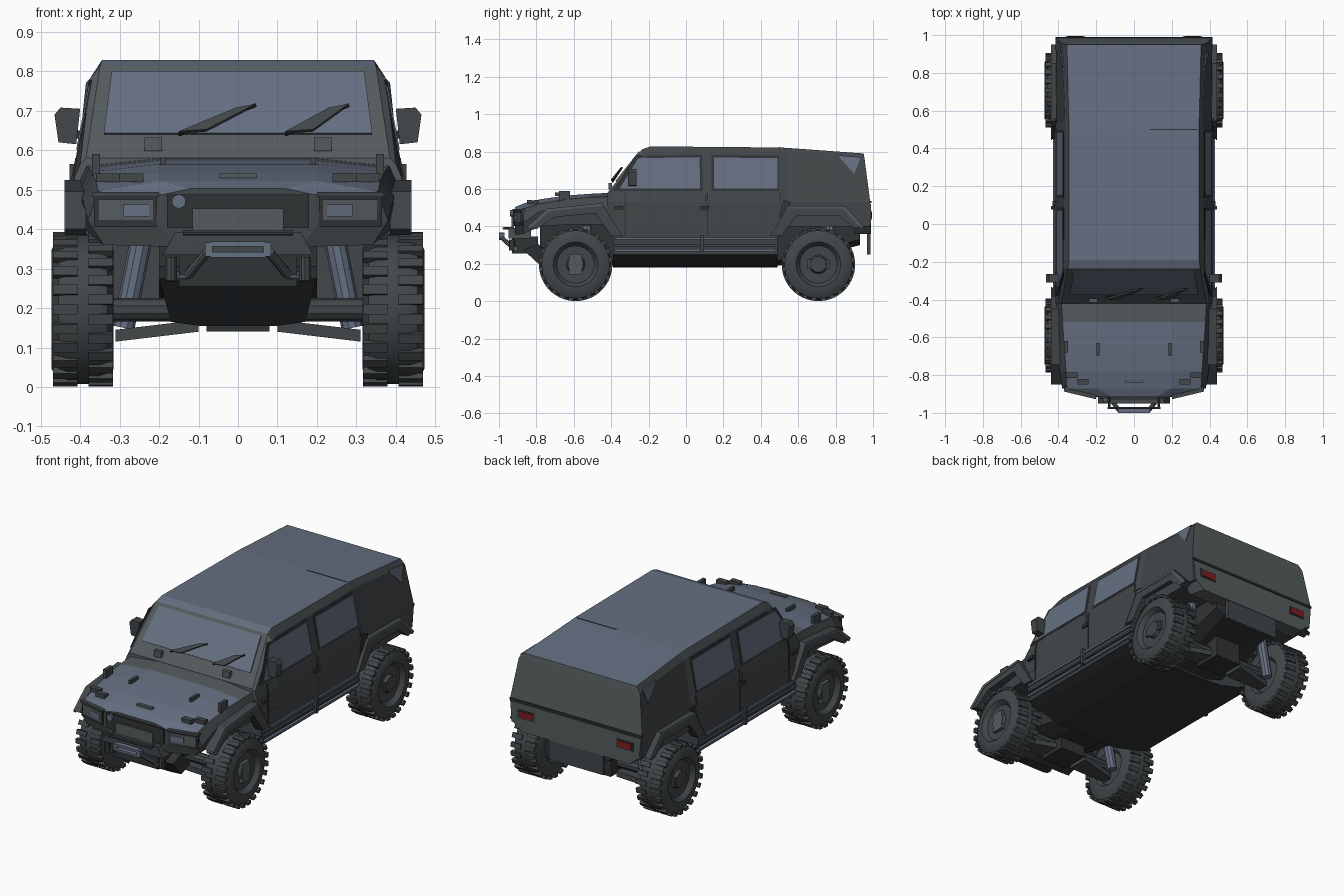
import bpy
import bmesh
import math
from mathutils import Vector, Matrix

if "Cube" in bpy.data.objects:
    bpy.data.objects.remove(bpy.data.objects["Cube"])


def material(name, red, green, blue):
    mat = bpy.data.materials.new(name)
    mat.use_nodes = True
    colour = (red, green, blue, 1)
    mat.diffuse_color = colour
    mat.node_tree.nodes["Principled BSDF"].inputs["Base Color"].default_value = colour
    return mat


dark = material("dark grey", .055, .063, .067)
mid = material("mid grey", .09, .107, .112)
blue = material("blue grey", .13, .16, .22)
black = material("charcoal", .03, .033, .036)
red = material("tail light red", .22, .012, .014)


def finish(name, bm, mats, rule=None, mirror=False):
    """Turn a bmesh into an object, optionally doubled across x."""
    if mirror:
        copy = bmesh.ops.duplicate(bm, geom=bm.verts[:] + bm.edges[:] + bm.faces[:])["geom"]
        for vert in copy:
            if isinstance(vert, bmesh.types.BMVert):
                vert.co.x = -vert.co.x
    bmesh.ops.recalc_face_normals(bm, faces=bm.faces[:])
    if rule:
        for face in bm.faces:
            face.material_index = rule(face.normal, face.calc_center_median())
    mesh = bpy.data.meshes.new(name)
    bm.to_mesh(mesh)
    bm.free()
    for mat in mats:
        mesh.materials.append(mat)
    obj = bpy.data.objects.new(name, mesh)
    bpy.context.collection.objects.link(obj)
    return obj


def slab(name, points, vector, mat, mirror=False):
    """Extrude a polygon along a vector."""
    bm = bmesh.new()
    face = bm.faces.new([bm.verts.new(p) for p in points])
    moved = bmesh.ops.extrude_face_region(bm, geom=[face])["geom"]
    bmesh.ops.translate(bm, vec=vector, verts=[v for v in moved if isinstance(v, bmesh.types.BMVert)])
    if face.is_valid and len(bm.faces) == len(points) + 1:
        bm.faces.new([v for v in bm.verts][:len(points)])
    return finish(name, bm, [mat], mirror=mirror)


def box(name, centre, size, mat, mirror=False, turn=None):
    bm = bmesh.new()
    place = Matrix.Translation(centre) @ (turn or Matrix()) @ Matrix.Diagonal((*size, 1))
    bmesh.ops.create_cube(bm, size=1, matrix=place)
    return finish(name, bm, [mat], mirror=mirror)


def rod(name, start, end, radius, mat, mirror=False, sides=10):
    bm = bmesh.new()
    start, end = Vector(start), Vector(end)
    axis = end - start
    place = Matrix.Translation((start + end) / 2) @ axis.to_track_quat('Z', 'Y').to_matrix().to_4x4()
    bmesh.ops.create_cone(bm, cap_ends=True, segments=sides, radius1=radius, radius2=radius,
                          depth=axis.length, matrix=place)
    return finish(name, bm, [mat], mirror=mirror)


def loft(name, sections, mats, rule=None):
    """Skin mirrored half sections (x, z, optional y shift) along y."""
    bm = bmesh.new()
    rings = []
    for y, half in sections:
        pts = [(p[0], y + (p[2] if len(p) > 2 else 0), p[1]) for p in half]
        pts += [(-x, yy, z) for x, yy, z in reversed(pts)]
        rings.append([bm.verts.new(p) for p in pts])
    count = len(rings[0])
    for a, b in zip(rings, rings[1:]):
        for i in range(count):
            j = (i + 1) % count
            bm.faces.new((a[i], a[j], b[j], b[i]))
    for ring in (rings[0], rings[-1]):
        for i in range(count // 2 - 1):
            bm.faces.new((ring[i], ring[i + 1], ring[count - 2 - i], ring[count - 1 - i]))
    return finish(name, bm, mats, rule)


# Cabin shell with roof, slanted front and folded tail
def cabin_colour(normal, centre):
    if normal.z > .8:
        return 2
    return 1 if abs(normal.y) > .5 else 0


low = [(.42, .40), (.42, .53)]
loft("cabin", [
    (-.42, [(.41, .40), (.415, .53), (.40, .565), (.385, .58)]),
    (-.235, low + [(.375, .78), (.35, .812)]),
    (-.19, low + [(.37, .79), (.345, .828)]),
    (.50, low + [(.37, .79), (.345, .822)]),
    (.54, [(.41, .40), (.41, .53), (.365, .785), (.345, .82)]),
    (.95, [(.405, .40, .035), (.415, .53, .035), (.38, .76, .005), (.355, .79)]),
], [dark, mid, blue], cabin_colour)


# Bonnet and nose
def bonnet_colour(normal, centre):
    if normal.z > .6:
        return 1 if centre.y > -.5 else 2
    return 0


loft("bonnet", [
    (-.40, [(.40, .41), (.412, .50), (.385, .56), (.2, .58)]),
    (-.52, [(.395, .41), (.405, .50), (.378, .555), (.2, .574)]),
    (-.64, [(.39, .41), (.40, .495), (.37, .545), (.2, .565)]),
    (-.78, [(.39, .40), (.395, .48), (.36, .522), (.2, .545)]),
    (-.87, [(.34, .36), (.38, .42), (.355, .495), (.2, .522)]),
    (-.915, [(.16, .355), (.2, .41), (.19, .488), (.12, .503)]),
], [dark, mid, blue], bonnet_colour)

# Hull between the wheels, chassis and tail panel
loft("hull", [(y, [(.08, .18), (.2, .188), (.36, .23), (.412, .25), (.42, .34), (.42, .42)])
              for y in (-.39, .49)], [dark, black], lambda n, c: 1 if n.z < -.5 else 0)
loft("chassis", [(-.78, [(.13, .24), (.2, .29), (.2, .42)]),
                 (-.4, [(.1, .19), (.2, .22), (.2, .42)]),
                 (.5, [(.1, .19), (.2, .22), (.2, .42)]),
                 (.93, [(.15, .30), (.2, .33), (.2, .42)])], [black])
loft("tail_panel", [(.90, [(.36, .36), (.40, .41), (.405, .52)]),
                    (.99, [(.34, .36), (.40, .41), (.41, .52)])], [mid])
box("tail_seam", (0, .985, .53), (.83, .012, .012), black)
box("tail_plate", (0, .977, .31), (.34, .02, .12), dark)
box("tail_light", (.31, .99, .46), (.085, .009, .034), red, mirror=True)
box("tail_light_frame", (.31, .988, .46), (.105, .008, .05), black, mirror=True)
slab("tail_patch", [(.411, .80, .70), (.389, .90, .68), (.3795, .935, .77), (.371, .81, .78)][1:],
     (.006, 0, 0), blue, mirror=True)

# Windscreen glass with wipers
def screen(x, z, lift=0):
    return (x, -.42 + (z - .58) * .797 - lift, z + lift * .8)


slab("windscreen", [screen(-.34, .64), screen(.34, .64), screen(.32, .797), screen(-.32, .797)],
     (0, -.005, .004), blue)
for side, (x0, x1) in enumerate(((-.15, .045), (.12, .28))):
    slab(f"wiper_{side + 1}", [screen(x0, .63, .015), screen(x0 + .07, .635, .015),
                               screen(x1, .70, .015), screen(x1 - .05, .69, .015)],
         (0, -.008, .006), dark)
    rod(f"wiper_arm_{side + 1}", screen(x0, .63, .012), screen(x1, .70, .018), .005, black)
box("cowl_block", (.215, -.405, .615), (.045, .02, .035), mid, mirror=True)


# Side glass, seams and fittings laid on the sloping wall
def wall(z):
    return .42 - max(0, z - .53) * .192


def side_plate(name, outline, mat, depth=.007):
    slab(name, [(wall(z) - .003, y, z) for y, z in outline], (depth, 0, 0), mat, mirror=True)


side_plate("front_side_frame", [(-.385, .59), (-.27, .778), (.085, .782), (.09, .59)], black, .004)
side_plate("front_side_glass", [(-.355, .602), (-.255, .765), (.072, .77), (.076, .602)], blue)
side_plate("rear_side_frame", [(.137, .59), (.137, .782), (.497, .78), (.497, .59)], black, .004)
side_plate("rear_side_glass", [(.15, .602), (.15, .768), (.488, .766), (.488, .602)], blue)
for y in (-.33, .112, .498):
    low_end = .34 if y < .4 else .54
    side_plate("door_seam", [(y, low_end), (y + .006, low_end), (y + .006, .53), (y, .53)], black, .005)
    side_plate("pillar_seam", [(y, .53), (y + .006, .53), (y + .006, .58), (y, .58)], black, .005)
for y in (-.34, .12):
    box("door_handle", (.42, y - .02, .50), (.022, .045, .018), black, mirror=True)
box("pillar_handle", (.415, .11, .54), (.025, .012, .05), dark, mirror=True)
box("door_hinge", (.425, .085, .31), (.03, .018, .09), dark, mirror=True)
for z, mat in ((.335, blue), (.30, dark), (.272, blue)):
    box("sill_rail", (.418, .05, z), (.022, .86, .012), mat, mirror=True)
side_plate("rear_vent", [(.49, .45), (.52, .54), (.56, .53), (.53, .45)], black)
box("roof_seam", (.21, .50, .822), (.25, .004, .004), black)

# Wheel arch flares
arches = {
    "front": [(-.85, .40), (-.74, .495), (-.45, .525), (-.34, .35),
              (-.40, .35), (-.485, .47), (-.70, .45), (-.80, .385)],
    "rear": [(.45, .35), (.545, .51), (.85, .51), (.95, .40),
             (.90, .39), (.82, .455), (.59, .455), (.51, .35)],
}
for end, outline in arches.items():
    slab(end + "_arch", [(.385, y, z) for y, z in outline], (.052, 0, 0), dark, mirror=True)
    lip = outline[:4] + [(y * .985 + .002, z - .014) for y, z in reversed(outline[:4])]
    slab(end + "_arch_lip", [(.434, y, z) for y, z in lip], (.006, 0, 0), mid, mirror=True)

# Mirrors
box("mirror_arm", (.405, -.29, .64), (.06, .02, .02), black, mirror=True)
slab("mirror", [(.41, -.31, .615), (.455, -.31, .62), (.465, -.31, .69), (.45, -.31, .708),
                (.40, -.31, .705)], (0, .045, 0), dark, mirror=True)


# Head lamps on the slanted nose
def nose(x, z, lift):
    return (x, -.91 + (x - .2) * .24 - lift, z)


def lamp(name, x0, x1, z0, z1, lift, mat):
    corners = [nose(x, z, lift) for x, z in ((x0, z0), (x1, z0), (x1, z1), (x0, z1))]
    slab(name, corners, (0, .025, 0), mat, mirror=True)


lamp("lamp_housing", .205, .365, .405, .487, .008, black)
lamp("lamp_surround", .215, .355, .42, .475, .012, mid)
lamp("lamp_lens", .225, .29, .432, .462, .016, blue)
lamp("lamp_brow", .2, .37, .482, .494, .018, dark)
box("grille", (0, -.918, .445), (.36, .014, .085), black)
box("grille_panel", (0, -.927, .42), (.23, .012, .065), mid)
rod("nose_lamp", (-.15, -.94, .47), (-.15, -.90, .47), .018, blue)
for dx, dy in ((.27, -.835), (.33, -.80)):
    box("bonnet_lamp", (dx, dy, .53), (.06, .03, .022), dark, mirror=True)
box("bonnet_badge_plate", (0, -.83, .535), (.095, .02, .012), mid)
box("bonnet_latch", (.19, -.665, .572), (.016, .07, .02), dark, mirror=True)
box("bonnet_hook", (.36, -.65, .56), (.02, .06, .06), dark, mirror=True)

# Bumper, winch bar, tow hooks and skid plate
slab("bumper", [(-.19, -.95, .335), (.19, -.95, .335), (.16, -.95, .392), (-.16, -.95, .392)],
     (0, .12, 0), dark)
slab("skid_plate", [(.2, -.87, .275), (.17, -.75, .165), (.1, -.74, .155),
                    (-.1, -.74, .155), (-.17, -.75, .165), (-.2, -.87, .275)], (0, .08, .03), black)
box("winch", (0, -.86, .30), (.30, .14, .09), black)
for z in (.335, .362):
    box("pull_bar", (0, -.985, z), (.14, .03, .013), blue)
box("pull_bar_end", (.074, -.985, .348), (.02, .03, .035), blue, mirror=True)
rod("bar_brace", (.08, -.985, .34), (.13, -.92, .28), .012, mid, mirror=True)
rod("bar_foot", (.13, -.92, .28), (.18, -.91, .28), .014, mid, mirror=True)
rod("tow_hook", (.17, -.93, .27), (.17, -.93, .33), .016, dark, mirror=True)
rod("guard_bar", (-.14, -.975, .39), (.14, -.975, .39), .006, dark)
rod("guard_mount", (.13, -.975, .39), (.13, -.92, .39), .007, dark, mirror=True)

# Suspension and wheels
lathe = [(-.075, 0), (-.06, .09), (-.078, .105), (-.078, .15), (-.062, .182), (-.04, .19), (.04, .19),
         (.062, .182), (.08, .15), (.08, .12), (.068, .11), (.055, .10), (.052, .05), (.07, .042), (.07, 0)]
for end, y in (("front", -.59), ("rear", .708)):
    rod(end + "_axle", (-.36, y, .196), (.36, y, .196), .03, dark)
    box(end + "_differential", (0, y, .2), (.16, .16, .12), black)
    slab(end + "_lower_arm", [(.10, y - .06, .14), (.31, y - .03, .115), (.31, y + .03, .115),
                              (.10, y + .06, .14)], (0, 0, .03), dark, mirror=True)
    rod(end + "_damper", (.29, y + .06, .15), (.24, y + .06, .40), .028, blue, mirror=True)
    for side in (1, -1):
        bm = bmesh.new()
        centre = Vector((side * .393, y, .197))
        verts = [bm.verts.new(centre + Vector((side * x, 0, r))) for x, r in lathe]
        edges = [bm.edges.new(pair) for pair in zip(verts, verts[1:])]
        bmesh.ops.spin(bm, geom=verts + edges, cent=centre, axis=(1, 0, 0),
                       angle=math.tau, steps=32, use_duplicate=False)
        bmesh.ops.remove_doubles(bm, verts=bm.verts[:], dist=.0005)
        # Tread lugs along both shoulders, staggered
        for k in range(48):
            shift = .045 if k % 2 else -.045
            place = (Matrix.Translation(centre) @ Matrix.Rotation(math.tau * k / 48, 4, 'X')
                     @ Matrix.Translation((shift, 0, .187)) @ Matrix.Diagonal((.062, .026, .018, 1)))
            bmesh.ops.create_cube(bm, size=1, matrix=place)
        wheel = finish(f"{end}_wheel_{'left' if side > 0 else 'right'}", bm, [dark])
        bpy.ops.object.select_all(action='DESELECT')
        wheel.select_set(True)
        bpy.context.view_layer.objects.active = wheel
        bpy.ops.object.shade_smooth_by_angle(angle=math.radians(35))
        size = (.02, .07, .11) if end == "front" else (.012, .12, .05)
        box(end + "_hub_plate", (side * .455, y, .197), size, mid if end == "front" else dark)
